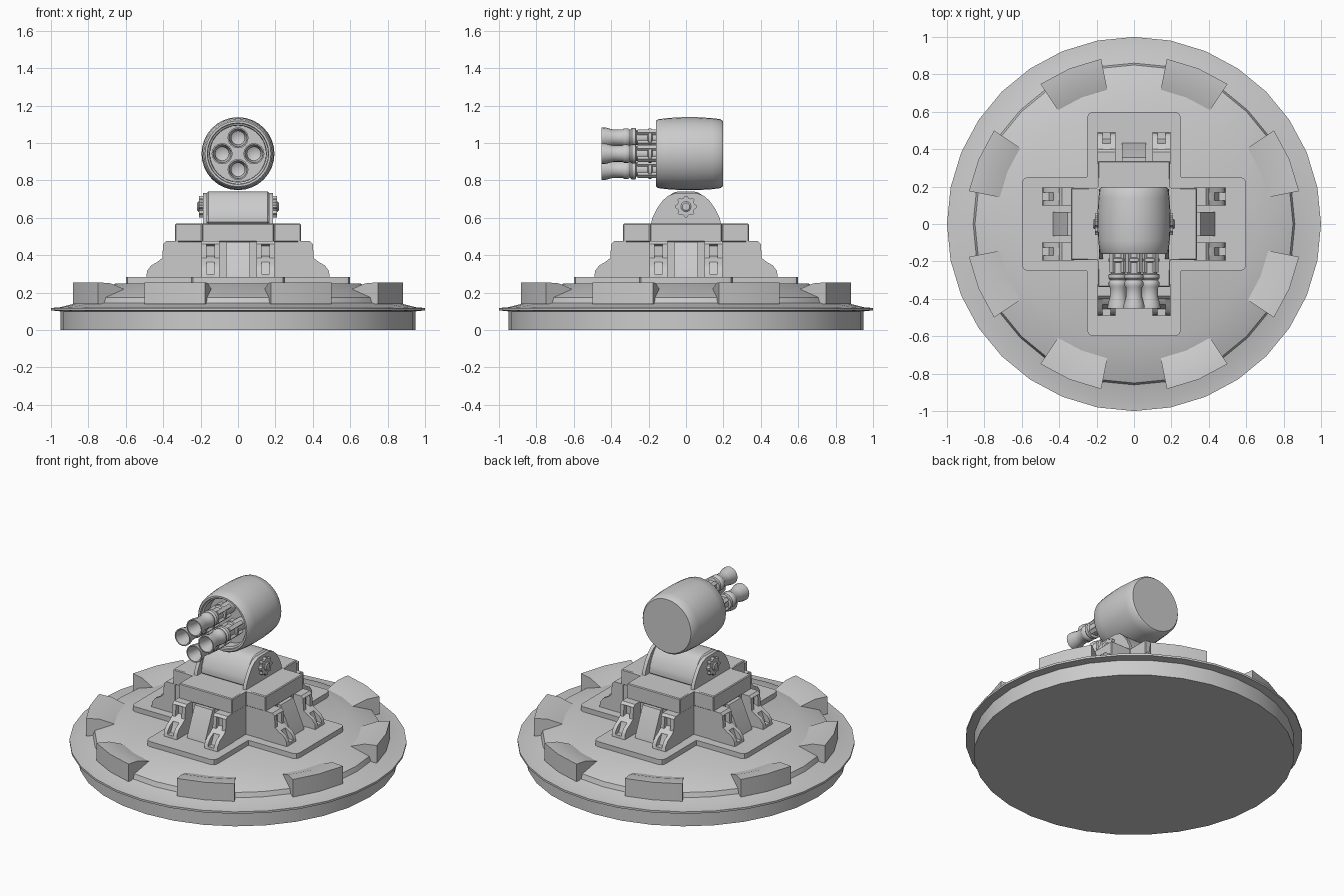
import bpy, bmesh
from math import sin, cos, pi, radians

if "Cube" in bpy.data.objects:
    bpy.data.objects.remove(bpy.data.objects["Cube"])


def finish(name, bm, angle=35):
    bmesh.ops.remove_doubles(bm, verts=bm.verts, dist=1e-5)
    bmesh.ops.recalc_face_normals(bm, faces=bm.faces)
    me = bpy.data.meshes.new(name)
    bm.to_mesh(me)
    bm.free()
    ob = bpy.data.objects.new(name, me)
    bpy.context.collection.objects.link(ob)
    bpy.ops.object.select_all(action='DESELECT')
    ob.select_set(True)
    bpy.context.view_layer.objects.active = ob
    bpy.ops.object.shade_smooth_by_angle(angle=radians(angle))
    return ob


def extrude(name, pts, a, b, place, bevel=0.0):
    """Extrude outline (u, v) from w=a to w=b; place maps (u, v, w) to xyz."""
    bm = bmesh.new()
    lo = [bm.verts.new(place(u, v, a)) for u, v in pts]
    hi = [bm.verts.new(place(u, v, b)) for u, v in pts]
    bm.faces.new(lo)
    bm.faces.new(hi)
    n = len(pts)
    for i in range(n):
        j = (i + 1) % n
        bm.faces.new((lo[i], lo[j], hi[j], hi[i]))
    if bevel:
        bmesh.ops.recalc_face_normals(bm, faces=bm.faces)
        bmesh.ops.bevel(bm, geom=bm.edges[:], offset=bevel, segments=1, affect='EDGES')
    return finish(name, bm)


def lathe(name, prof, segs, place):
    """Revolve (r, h) profile; place maps (x, y, h) to xyz."""
    bm = bmesh.new()
    rings = []
    for r, h in prof:
        if r == 0:
            rings.append([bm.verts.new(place(0, 0, h))] * segs)
        else:
            rings.append([bm.verts.new(place(r * sin(2 * pi * i / segs), r * cos(2 * pi * i / segs), h))
                          for i in range(segs)])
    for p, q in zip(rings, rings[1:]):
        for i in range(segs):
            j = (i + 1) % segs
            bm.faces.new(list(dict.fromkeys((p[i], p[j], q[j], q[i]))))
    return finish(name, bm)


def turn(x, y, a):
    return (x * cos(a) - y * sin(a), x * sin(a) + y * cos(a))


def cross(w, l, c=0.0):
    arm = [(w, -w), (l, -w), (l, w)]
    if c:
        d = c * 0.3
        arm = [(w, -w), (l - c, -w), (l - d, -w + d), (l, -w + c),
               (l, w - c), (l - d, w - d), (l - c, w)]
    return [turn(x, y, k * pi / 2) for k in range(4) for x, y in arm]


def up(x, y, z):
    return (x, y, z)


def side_arm(k):
    """Place (radius, z, width) on the k-th arm of the cross."""
    return lambda r, z, w: (*turn(w, -r, k * pi / 2), z)


# round base with flat rim
lathe("base", [(0, 0), (0.95, 0), (0.95, 0.1), (1, 0.105), (1, 0.118), (0.95, 0.122),
               (0.86, 0.145), (0.85, 0.175), (0.65, 0.25), (0, 0.25)], 32, up)

# eight armour blocks around the base
block = [(0.9, 0.14), (0.9, 0.255), (0.82, 0.25), (0.72, 0.215), (0.7, 0.14)]
for k in range(8):
    bm = bmesh.new()
    cols = []
    for i in range(3):
        a = radians(45 * k + 11.25 * (i + 1))
        cols.append([bm.verts.new((r * cos(a), r * sin(a), z)) for r, z in block])
    bm.faces.new(cols[0])
    bm.faces.new(cols[2])
    for p, q in zip(cols, cols[1:]):
        for i in range(5):
            j = (i + 1) % 5
            bm.faces.new((p[i], p[j], q[j], q[i]))
    finish("armour_block", bm, 30)

# cross-shaped mounting plate, pedestal and cap
extrude("cross_plate", cross(0.25, 0.6, 0.03), 0.24, 0.283, up)
extrude("pedestal", cross(0.19, 0.33), 0.27, 0.475, up)
extrude("pedestal_cap", cross(0.193, 0.336), 0.47, 0.57, up, 0.005)

# sloped panels and pairs of clamps on each arm
panel = [(0.3, 0.27), (0.435, 0.27), (0.43, 0.3), (0.355, 0.47), (0.3, 0.47)]
cheek = [(0.32, 0.27), (0.49, 0.27), (0.487, 0.315), (0.465, 0.345), (0.43, 0.365), (0.405, 0.385),
         (0.4, 0.46), (0.385, 0.475), (0.32, 0.475)]
core = [(0.32, 0.27), (0.49, 0.27), (0.488, 0.3), (0.455, 0.3), (0.435, 0.345), (0.43, 0.365), (0.405, 0.385),
        (0.375, 0.395), (0.375, 0.45), (0.4, 0.46), (0.385, 0.475), (0.32, 0.475)]
for k in range(4):
    arm = side_arm(k)
    extrude("slope_panel", panel, -0.065, 0.065, arm)
    for s in (-1, 1):
        c = s * 0.147
        extrude("clamp_core", core, c - 0.022, c + 0.022, arm)
        for t in (-1, 1):
            d = c + t * 0.0345
            extrude("clamp_cheek", cheek, d - 0.0125, d + 0.0125, arm)


# pivot: rounded cradle between two side plates with lobed bolts
def along_x(u, v, w):
    return (w, u, v)


half = [(0.187, 0.565), (0.18, 0.6), (0.155, 0.65), (0.125, 0.692), (0.095, 0.718), (0.055, 0.733)]
plate = half + [(-u, v) for u, v in reversed(half)]
half = [(0.15, 0.565), (0.15, 0.61), (0.125, 0.67), (0.085, 0.725), (0.05, 0.742)]
cradle = half + [(-u, v) for u, v in reversed(half)]
extrude("cradle", cradle, -0.17, 0.17, along_x, 0.012)
gear = []
for i in range(32):
    r = (0.058, 0.058, 0.047, 0.047)[i % 4]
    a = 2 * pi * (i - 0.5) / 32
    gear.append((r * cos(a), 0.66 + r * sin(a)))
for s in (-1, 1):
    extrude("pivot_plate", plate, s * 0.165, s * 0.188, along_x)
    extrude("pivot_bolt", gear, s * 0.18, s * 0.208, along_x)
    lathe("bolt_head", [(0, 0.19), (0.028, 0.19), (0.028, 0.212), (0.02, 0.218), (0, 0.218)], 12,
          lambda x, y, h: (s * h, x, y + 0.66))


# gun housing drum with recessed front
def gun(x, y, h):
    return (x, h, y + 0.943)


lathe("gun_housing", [(0, -0.08), (0.15, -0.08), (0.152, -0.14), (0.162, -0.145), (0.164, -0.16),
                      (0.176, -0.16), (0.184, -0.15), (0.191, -0.09), (0.195, -0.02), (0.195, 0.06),
                      (0.19, 0.14), (0.184, 0.185), (0.174, 0.197), (0, 0.197)], 32, gun)

# four barrels with ribs and open flared muzzles
barrel = [(0.038, -0.07), (0.038, -0.18), (0.05, -0.185), (0.05, -0.2), (0.038, -0.205), (0.038, -0.265),
          (0.052, -0.27), (0.052, -0.29), (0.043, -0.3), (0.05, -0.31), (0.05, -0.33), (0.044, -0.34),
          (0.044, -0.39), (0.055, -0.43), (0.056, -0.453), (0.049, -0.453), (0.036, -0.39), (0.036, -0.32), (0, -0.3)]
rib = [(0.025, -0.014), (0.052, -0.012), (0.052, 0.012), (0.025, 0.014)]
for k in range(4):
    cx, cz = turn(0.085, 0, k * pi / 2)
    lathe("barrel", barrel, 16, lambda x, y, h: gun(x + cx, y + cz, h))
    for j in range(4):
        pts = [turn(u, v, pi / 4 + j * pi / 2) for u, v in rib]
        extrude("barrel_rib", [(u + cx, v + cz) for u, v in pts], -0.26, -0.13, gun)
